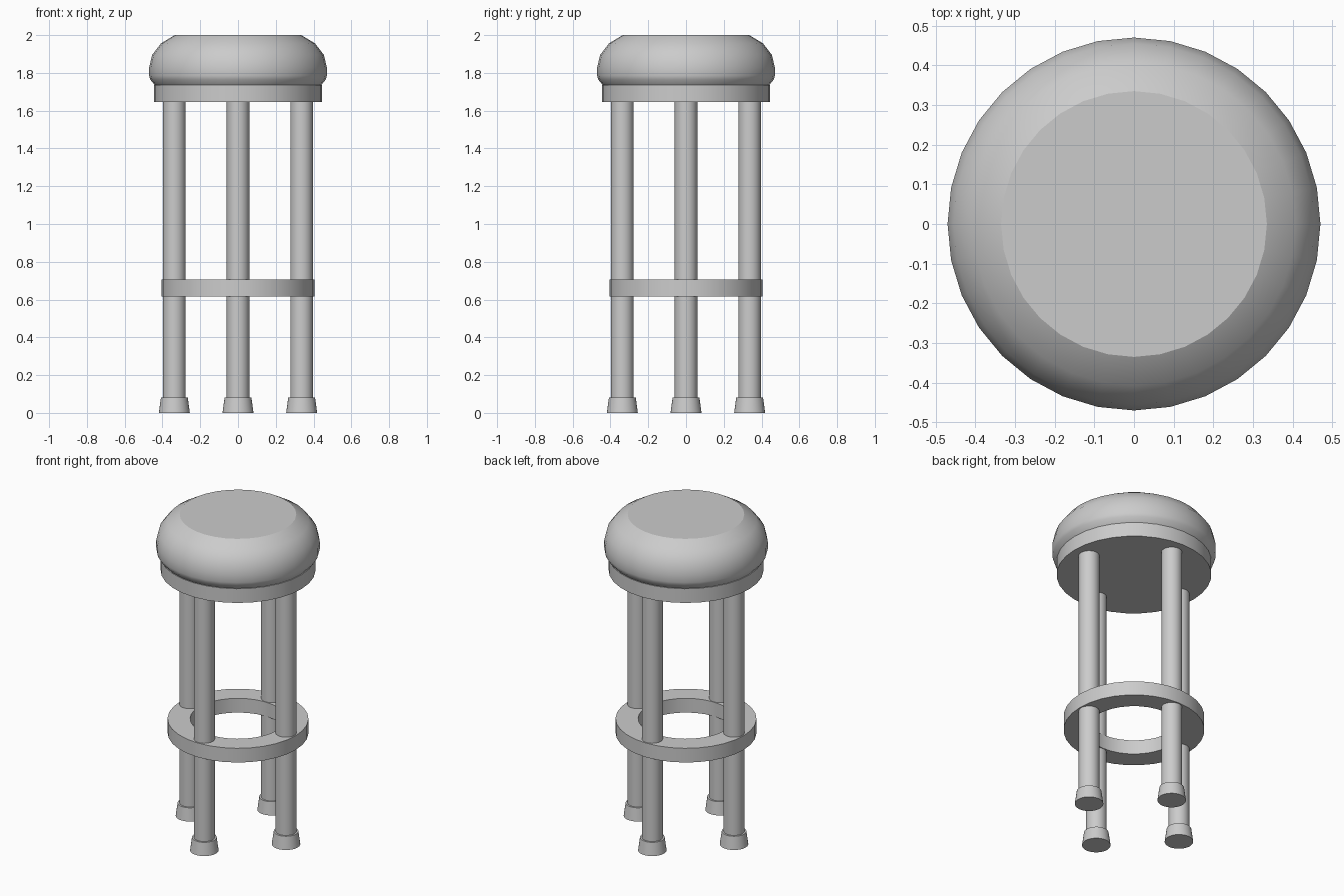
import bpy, bmesh, math

if "Cube" in bpy.data.objects:
    bpy.data.objects.remove(bpy.data.objects["Cube"])


def lathe(name, profile, sides=32, center=(0, 0), closed=False):
    """Spin an (r, z) profile about a vertical axis; open profiles get flat caps."""
    bm = bmesh.new()
    rings = []
    for r, z in profile:
        rings.append([bm.verts.new((r * math.cos(2 * math.pi * i / sides),
                                    r * math.sin(2 * math.pi * i / sides), z))
                      for i in range(sides)])
    pairs = list(zip(rings, rings[1:]))
    if closed:
        pairs.append((rings[-1], rings[0]))
    for a, b in pairs:
        for i in range(sides):
            j = (i + 1) % sides
            bm.faces.new((a[i], a[j], b[j], b[i]))
    if not closed:
        bm.faces.new(rings[0][::-1])
        bm.faces.new(rings[-1])
    bmesh.ops.recalc_face_normals(bm, faces=bm.faces)
    mesh = bpy.data.meshes.new(name)
    bm.to_mesh(mesh)
    bm.free()
    obj = bpy.data.objects.new(name, mesh)
    obj.location = (center[0], center[1], 0)
    bpy.context.collection.objects.link(obj)
    bpy.ops.object.select_all(action='DESELECT')
    obj.select_set(True)
    bpy.context.view_layer.objects.active = obj
    bpy.ops.object.shade_smooth_by_angle(angle=math.radians(29))
    return obj


# Padded seat with rounded shoulder and undercut lower lip
lathe("seat_cushion", [(0.44, 1.735), (0.465, 1.765), (0.47, 1.785), (0.47, 1.83),
                       (0.455, 1.895), (0.407, 1.957), (0.335, 2.0)])

# Disc under the cushion
lathe("seat_base", [(0.445, 1.645), (0.445, 1.735)])

# Flat foot ring
lathe("foot_ring", [(0.275, 0.615), (0.405, 0.615), (0.405, 0.705), (0.275, 0.705)],
      closed=True)

# Four straight legs with flared rubber feet
LEG_RADIUS_POS = 0.337
for name, (dx, dy) in {"front": (0, -1), "back": (0, 1),
                       "left": (-1, 0), "right": (1, 0)}.items():
    spot = (dx * LEG_RADIUS_POS, dy * LEG_RADIUS_POS)
    lathe(name + "_leg", [(0.06, 0.04), (0.06, 1.65)], center=spot)
    lathe(name + "_foot", [(0.082, 0.0), (0.071, 0.082)], center=spot)
